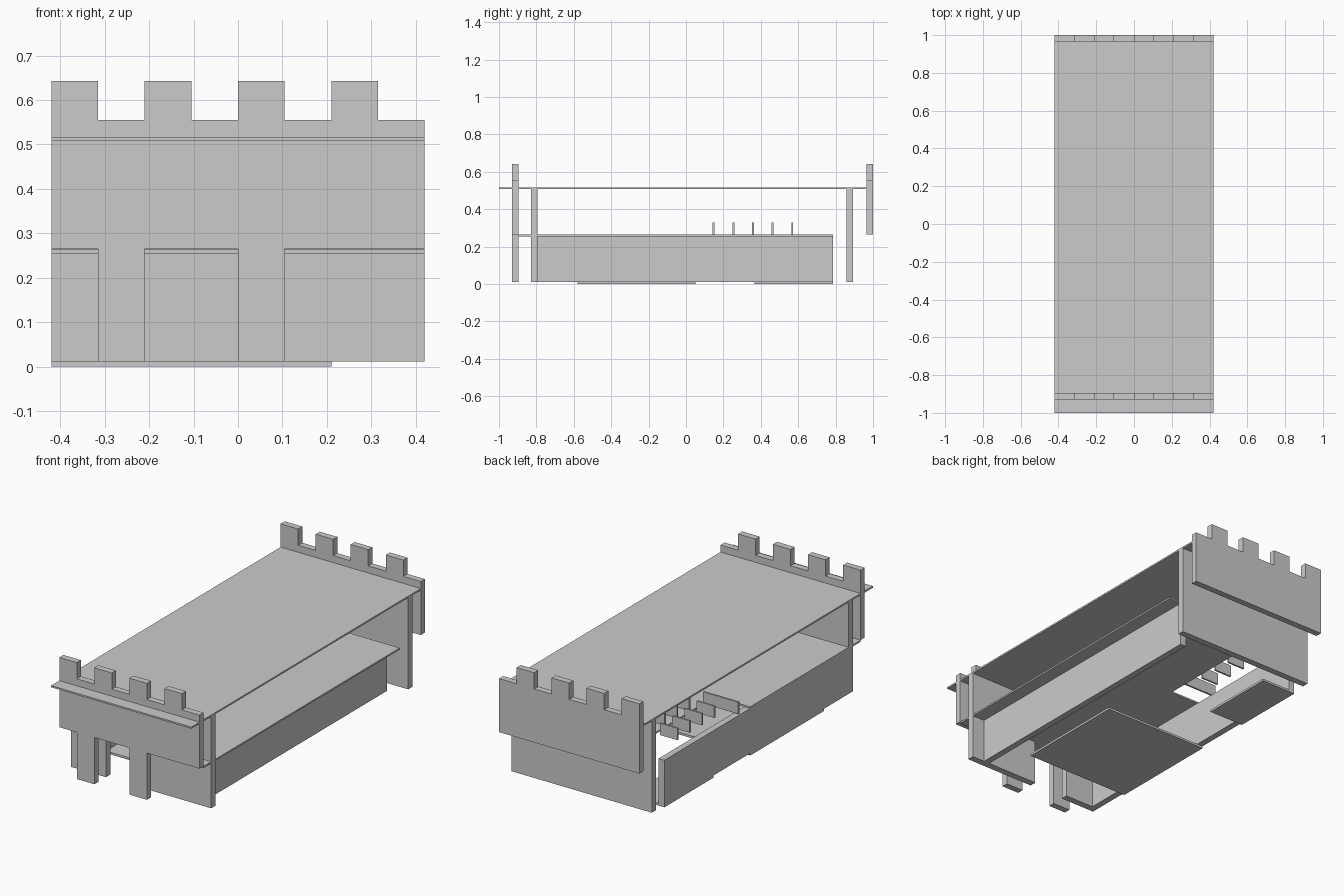
import bpy, bmesh
from mathutils import Vector

if "Cube" in bpy.data.objects:
    bpy.data.objects.remove(bpy.data.objects["Cube"])

U = 0.105          # module of the battlements
W = 4 * U          # half width


def make(name, bm):
    bmesh.ops.recalc_face_normals(bm, faces=bm.faces)
    me = bpy.data.meshes.new(name)
    bm.to_mesh(me)
    bm.free()
    ob = bpy.data.objects.new(name, me)
    bpy.context.collection.objects.link(ob)
    return ob


def extrude(name, pts, depth):
    """Extrude a closed 3D outline along a vector."""
    bm = bmesh.new()
    f = bm.faces.new([bm.verts.new(p) for p in pts])
    r = bmesh.ops.extrude_face_region(bm, geom=[f], use_keep_orig=True)
    vs = [v for v in r["geom"] if isinstance(v, bmesh.types.BMVert)]
    bmesh.ops.translate(bm, verts=vs, vec=Vector(depth))
    return make(name, bm)


def upright(name, outline, y0, y1):
    return extrude(name, [(x, y0, z) for x, z in outline], (0, y1 - y0, 0))


def slab(name, outline, z0, z1):
    return extrude(name, [(x, y, z0) for x, y in outline], (0, 0, z1 - z0))


def rect(a0, a1, b0, b1):
    return [(a0, b0), (a1, b0), (a1, b1), (a0, b1)]


# Battlement outline, running left to right along the top
battlement = []
for i in range(4):
    x = -W + 2 * i * U
    battlement += [(x, 0.643), (x + U, 0.643), (x + U, 0.555), (x + 2 * U, 0.555)]

# Front battlement panel with two legs, back battlement panel without
legs = [(U, 0.265), (U, 0.012), (0, 0.012), (0, 0.265),
        (-2 * U, 0.265), (-2 * U, 0.012), (-3 * U, 0.012), (-3 * U, 0.265)]
upright("front_battlement", battlement + [(W, 0.265)] + legs + [(-W, 0.265)], -0.93, -0.895)
upright("back_battlement", battlement + [(W, 0.265), (-W, 0.265)], 0.965, 1.0)

# End walls, the front one with a doorway
upright("front_wall", [(-W, 0.012), (-2 * U, 0.012), (-2 * U, 0.255), (0, 0.255),
                       (0, 0.012), (W, 0.012), (W, 0.508), (-W, 0.508)], -0.83, -0.793)
upright("back_wall", rect(-W, W, 0.012, 0.508), 0.857, 0.893)

# Long side walls of the lower storey
slab("left_wall", rect(-W, -0.385, -0.793, 0.785), 0.012, 0.255)
slab("right_wall", rect(0.31, 0.345, -0.793, 0.785), 0.012, 0.255)

# Roof, upper floor with stairwell, and ground floor panels
slab("roof", rect(-W, W, -1.0, 0.965), 0.508, 0.517)
slab("upper_floor", [(-W, -0.895), (W, -0.895), (W, 0.785), (-2 * U, 0.785),
                     (-2 * U, 0.05), (-W, 0.05)], 0.255, 0.264)
slab("front_ground_panel", rect(-W, 2 * U, -0.58, 0.05), 0.0, 0.012)
slab("back_ground_panel", rect(-W, -2 * U, 0.365, 0.785), 0.0, 0.012)

# Upright boards around the stairwell
upright("stairwell_board", rect(-W, -2 * U, 0.264, 0.328), 0.143, 0.153)
for i in range(1, 5):
    y = 0.143 + i * U
    upright(f"outer_board_{i}", rect(-0.35, -0.245, 0.264, 0.328), y, y + 0.01)
    upright(f"inner_board_{i}", rect(-0.20, -0.10, 0.264, 0.328), y, y + 0.01)
